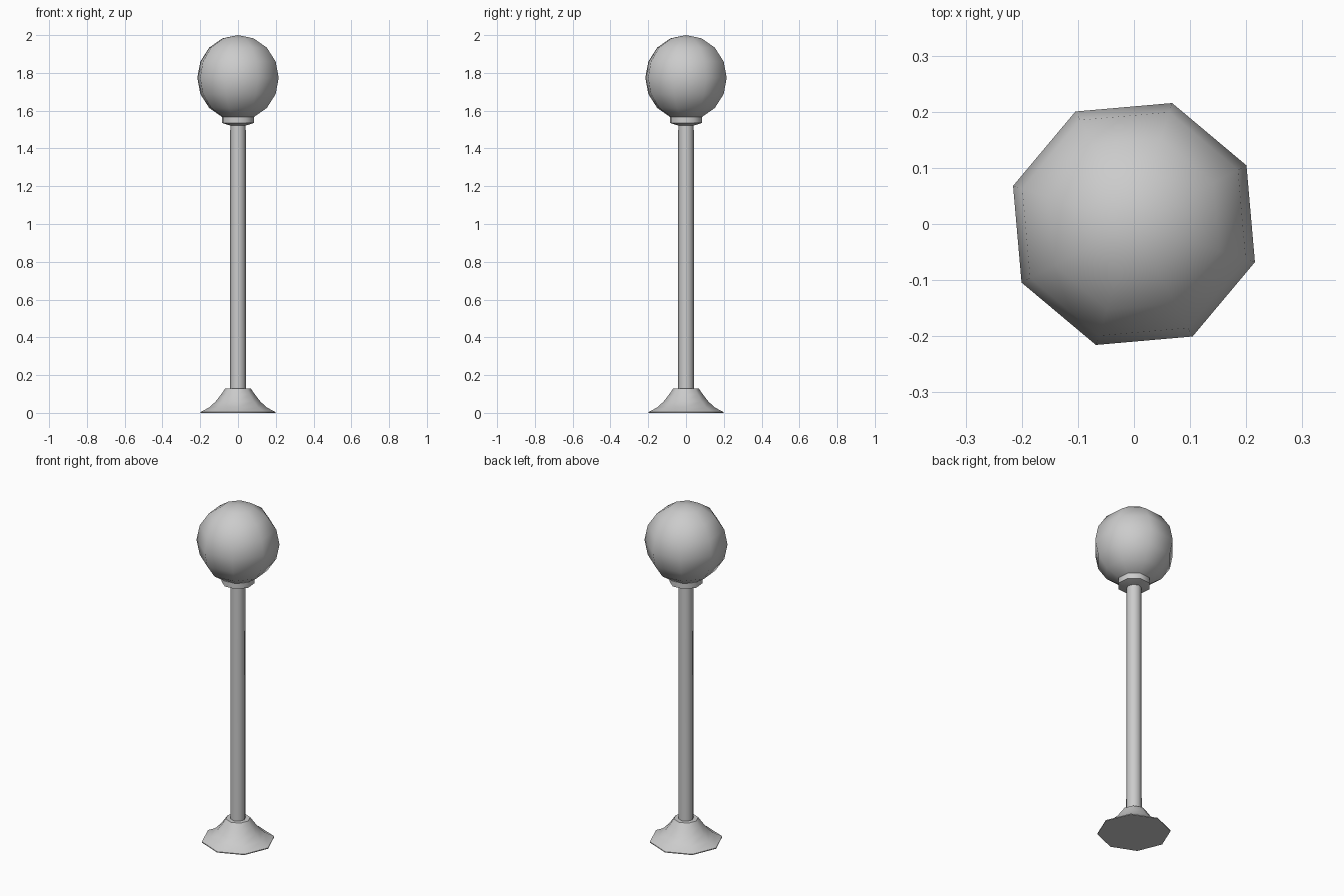
import bpy, bmesh, math

if "Cube" in bpy.data.objects:
    bpy.data.objects.remove(bpy.data.objects["Cube"])

TURN = math.radians(27.5)   # globe and collar are twisted relative to the base


def lathe(name, profile, sides=8, rot=0.0, sharp=40):
    """Revolve a bottom-to-top (radius, z) profile; zero radius closes to a pole."""
    bm = bmesh.new()
    rings = []
    for r, z in profile:
        if r == 0:
            rings.append([bm.verts.new((0, 0, z))] * sides)
        else:
            rings.append([bm.verts.new((r * math.cos(rot + i * math.tau / sides),
                                        r * math.sin(rot + i * math.tau / sides), z))
                          for i in range(sides)])
    for lo, hi in zip(rings, rings[1:]):
        for i in range(sides):
            j = (i + 1) % sides
            quad = [lo[i], lo[j], hi[j], hi[i]]
            bm.faces.new(list(dict.fromkeys(quad)))
    # flat caps on open ends
    if profile[0][0] > 0:
        bm.faces.new(rings[0][::-1])
    if profile[-1][0] > 0:
        bm.faces.new(rings[-1])
    mesh = bpy.data.meshes.new(name)
    bm.to_mesh(mesh)
    bm.free()
    ob = bpy.data.objects.new(name, mesh)
    bpy.context.collection.objects.link(ob)
    bpy.ops.object.select_all(action='DESELECT')
    ob.select_set(True)
    bpy.context.view_layer.objects.active = ob
    bpy.ops.object.shade_smooth_by_angle(angle=math.radians(sharp))
    return ob


# flared foot
lathe("base", [(0.198, 0), (0.198, 0.005), (0.15, 0.03), (0.117, 0.062),
               (0.09, 0.097), (0.067, 0.13)], sharp=50)

# slim post
lathe("post", [(0.042, 0.12), (0.041, 1.54)], sharp=50)

# collar holding the globe
lathe("collar", [(0.045, 1.522), (0.09, 1.535), (0.09, 1.572)], rot=TURN, sharp=50)

# lamp globe: eight segments, eight rings
R, CZ = 0.226, 1.774
globe = [(R * math.sin(math.pi * k / 8) if 0 < k < 8 else 0,
          CZ - R * math.cos(math.pi * k / 8)) for k in range(9)]
lathe("globe", globe, rot=TURN, sharp=60)
